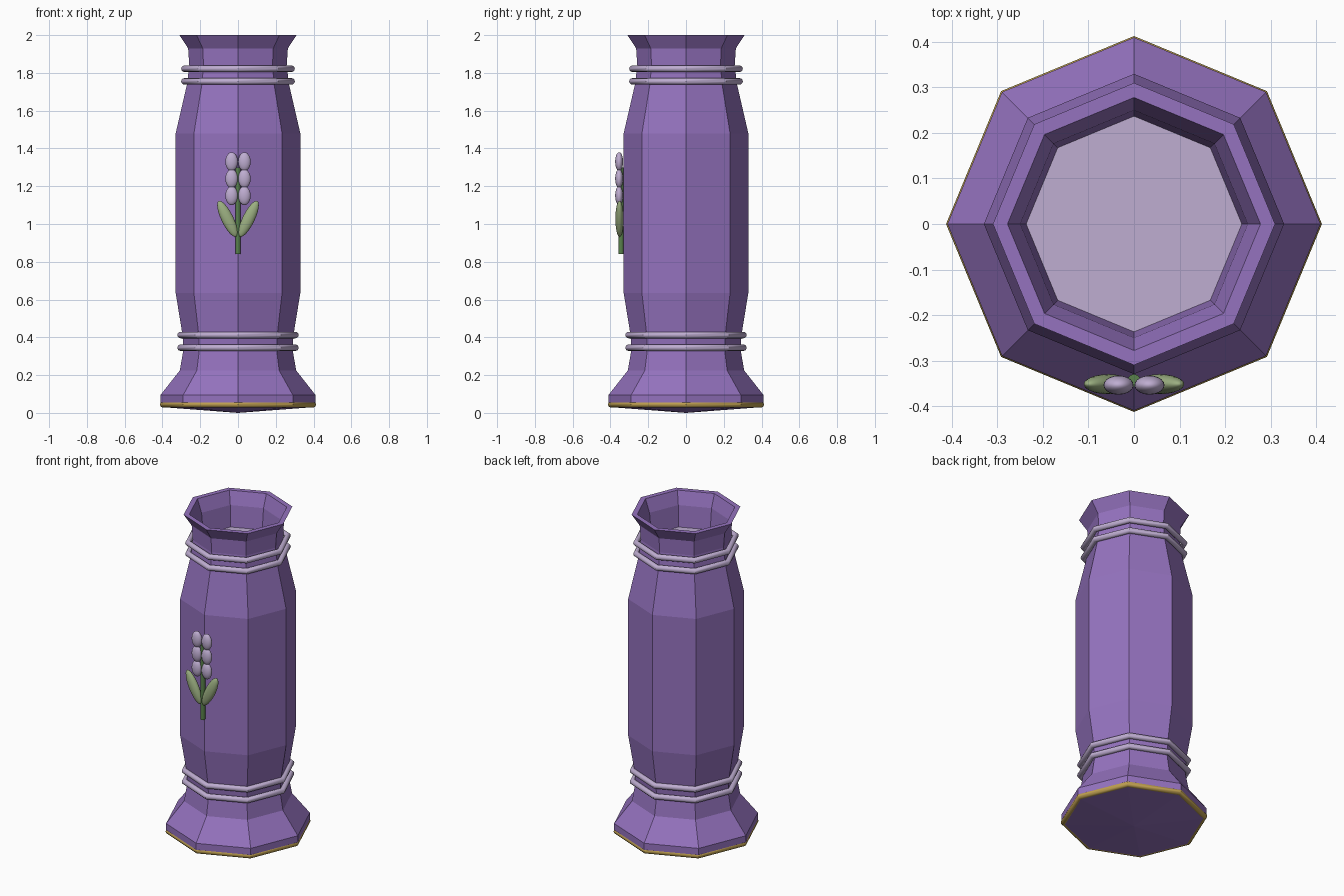
import bpy, bmesh
from math import sin, cos, pi, radians

if "Cube" in bpy.data.objects:
    bpy.data.objects.remove(bpy.data.objects["Cube"])

SIDES = 8


def material(name, rgb):
    m = bpy.data.materials.new(name)
    m.diffuse_color = (*rgb, 1)
    m.use_nodes = True
    m.node_tree.nodes["Principled BSDF"].inputs["Base Color"].default_value = m.diffuse_color
    return m


purple = material("purple", (0.30, 0.17, 0.52))
lilac = material("lilac", (0.52, 0.42, 0.64))
gold = material("gold", (0.52, 0.35, 0.08))
stem_green = material("stem_green", (0.10, 0.22, 0.07))
leaf_green = material("leaf_green", (0.33, 0.43, 0.22))


def lathe(name, profile, mat, closed=False):
    """Turn (radius, z) points into an eight-sided solid; r = 0 becomes a pole."""
    bm = bmesh.new()
    rings = []
    for r, z in profile:
        if r == 0:
            rings.append([bm.verts.new((0, 0, z))] * SIDES)
        else:
            rings.append([bm.verts.new((r * cos(2 * pi * i / SIDES),
                                        r * sin(2 * pi * i / SIDES), z))
                          for i in range(SIDES)])
    pairs = list(zip(rings, rings[1:]))
    if closed:
        pairs.append((rings[-1], rings[0]))
    for a, b in pairs:
        for i in range(SIDES):
            j = (i + 1) % SIDES
            bm.faces.new(list(dict.fromkeys((a[i], a[j], b[j], b[i]))))
    bmesh.ops.recalc_face_normals(bm, faces=bm.faces)
    me = bpy.data.meshes.new(name)
    bm.to_mesh(me)
    bm.free()
    me.materials.append(mat)
    ob = bpy.data.objects.new(name, me)
    bpy.context.collection.objects.link(ob)
    return ob


def smooth(ob, angle=40):
    bpy.ops.object.select_all(action='DESELECT')
    bpy.context.view_layer.objects.active = ob
    ob.select_set(True)
    bpy.ops.object.shade_smooth_by_angle(angle=radians(angle))


def band(name, r, z, thick, mat):
    n = 12
    section = [(r + thick * cos(2 * pi * k / n), z + thick * sin(2 * pi * k / n))
               for k in range(n)]
    smooth(lathe(name, section, mat, closed=True))


def ellipsoid(name, loc, radii, mat, tilt=0):
    bpy.ops.mesh.primitive_uv_sphere_add(segments=20, ring_count=12, radius=1,
                                         location=loc, rotation=(0, tilt, 0))
    ob = bpy.context.object
    ob.name = name
    ob.scale = radii
    ob.data.materials.append(mat)
    smooth(ob)


# Vase: shallow pointed underside, outer wall, rim, inner neck and filled surface
lathe("vase_body", [
    (0, 0), (0.395, 0.03), (0.41, 0.045), (0.41, 0.095), (0.308, 0.225), (0.288, 0.34),
    (0.295, 0.42), (0.33, 0.635), (0.33, 1.48), (0.27, 1.74), (0.258, 1.84),
    (0.264, 1.93), (0.31, 2.0), (0.278, 2.0), (0.25, 1.92), (0.237, 1.79)], purple)
lathe("inner_surface", [(0.24, 1.79), (0, 1.79)], lilac)

# Decorative bands
band("foot_trim", 0.396, 0.045, 0.017, gold)
for i, (r, z) in enumerate([(0.304, 0.345), (0.304, 0.412),
                            (0.284, 1.755), (0.284, 1.822)]):
    band(f"band_{i + 1}", r, z, 0.017, lilac)

# Flower sprig on the front
bpy.ops.mesh.primitive_cylinder_add(vertices=12, radius=0.014, depth=0.46,
                                    location=(0, -0.344, 1.07))
stem = bpy.context.object
stem.name = "flower_stem"
stem.data.materials.append(stem_green)
smooth(stem)
for side, label in ((-1, "left"), (1, "right")):
    ellipsoid(f"leaf_{label}", (side * 0.056, -0.352, 1.027), (0.032, 0.022, 0.105),
              leaf_green, side * radians(26))
    for k in range(3):
        ellipsoid(f"blossom_{label}_{k + 1}", (side * 0.034, -0.354, 1.15 + 0.09 * k),
                  (0.033, 0.021, 0.05), lilac)
